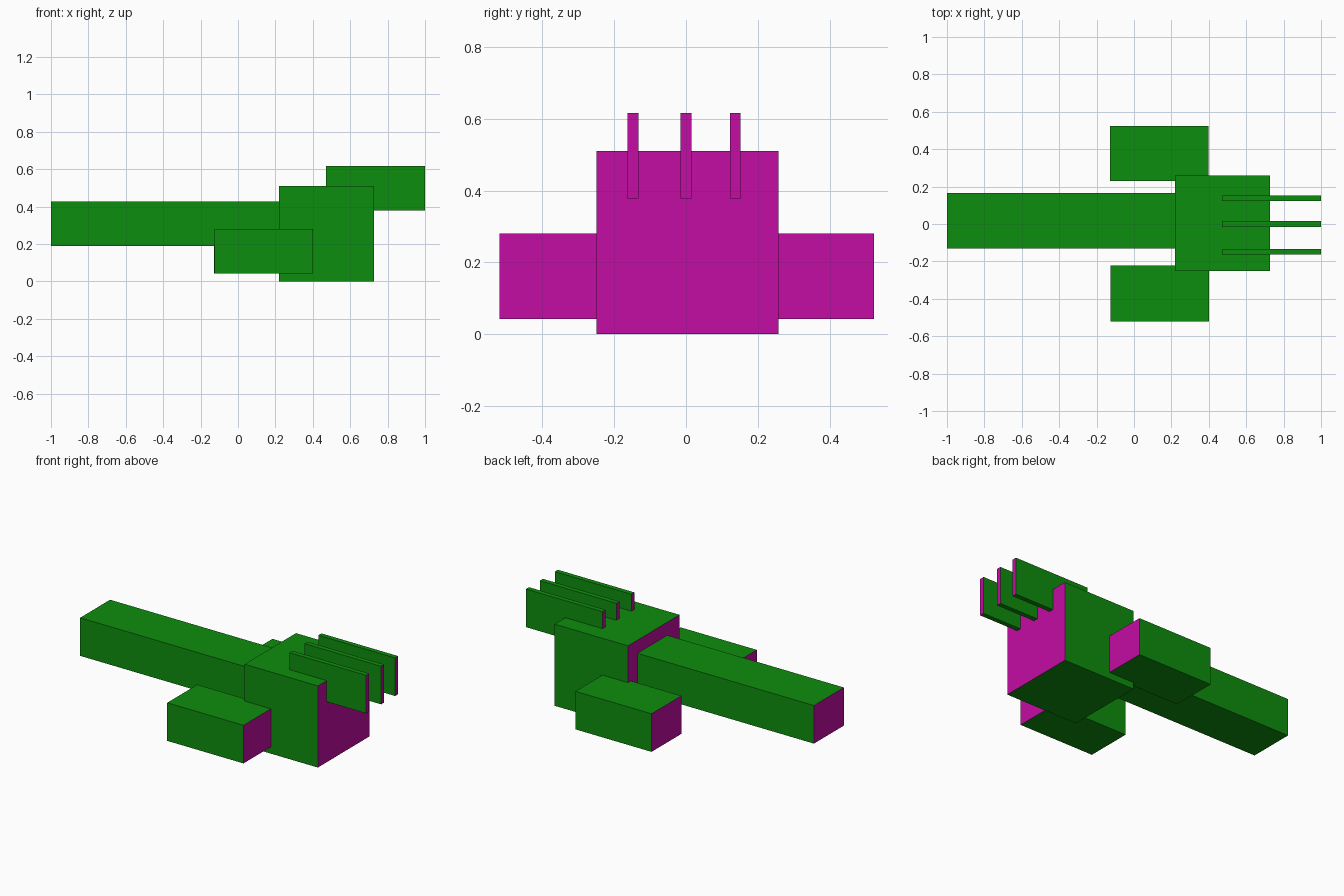
import bpy, bmesh
from mathutils import Vector

if "Cube" in bpy.data.objects:
    bpy.data.objects.remove(bpy.data.objects["Cube"])


def material(name, rgb):
    m = bpy.data.materials.new(name)
    m.diffuse_color = (*rgb, 1.0)
    m.use_nodes = True
    m.node_tree.nodes["Principled BSDF"].inputs["Base Color"].default_value = m.diffuse_color
    return m


green = material("green", (0.0043, 0.27, 0.0043))
magenta = material("magenta", (0.55, 0.0037, 0.37))


def box(name, xs, ys, zs):
    """Box from its extents; the faces across x are magenta, the rest green."""
    lo, hi = (Vector(v) for v in zip(xs, ys, zs))
    bm = bmesh.new()
    bmesh.ops.create_cube(bm, size=1)
    for v in bm.verts:
        v.co = (lo + hi) / 2 + v.co * (hi - lo)
    bm.normal_update()
    for f in bm.faces:
        f.material_index = 1 if abs(f.normal.x) > 0.5 else 0
    mesh = bpy.data.meshes.new(name)
    bm.to_mesh(mesh)
    bm.free()
    mesh.materials.append(green)
    mesh.materials.append(magenta)
    ob = bpy.data.objects.new(name, mesh)
    bpy.context.collection.objects.link(ob)
    return ob


# Main block and the long beam running out of it
box("body", (0.22, 0.727), (-0.25, 0.258), (0, 0.51))
box("long_beam", (-1, 0.23), (-0.13, 0.165), (0.19, 0.428))

# Side blocks, set slightly into the body
box("side_block_front", (-0.125, 0.402), (-0.52, -0.223), (0.042, 0.28))
box("side_block_back", (-0.128, 0.398), (0.229, 0.523), (0.042, 0.28))

# Three thin fins over the end
for i, y in enumerate((-0.148, 0.0, 0.137)):
    box(f"fin_{i + 1}", (0.47, 1.0), (y - 0.015, y + 0.015), (0.378, 0.616))
